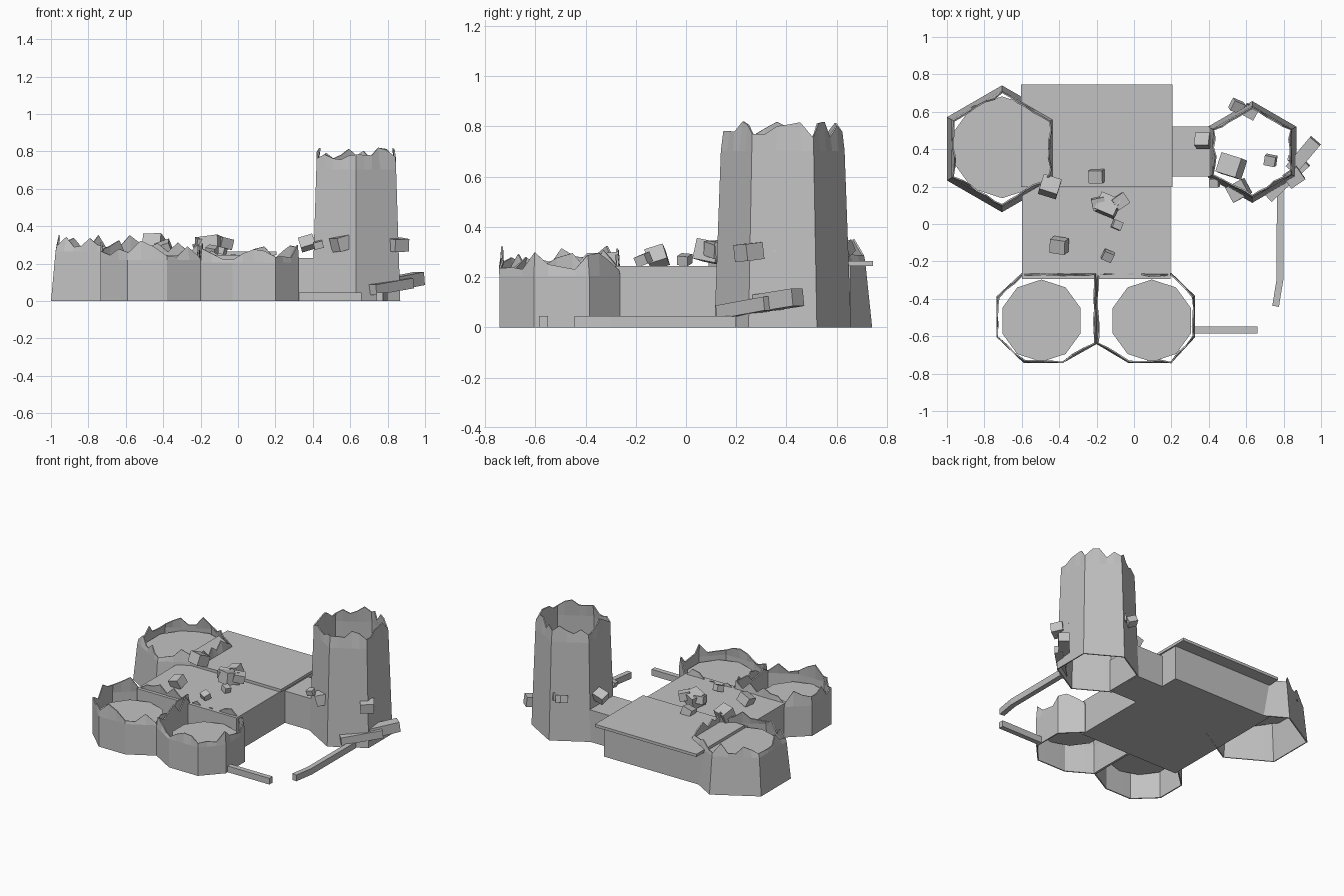
import bpy, bmesh, math, random
from mathutils import Vector

random.seed(11)
old = bpy.data.objects.get("Cube")
if old:
    bpy.data.objects.remove(old, do_unlink=True)

stone = bpy.data.materials.new("grey stone")
stone.use_nodes = True
GREY = (0.54, 0.54, 0.54, 1)
stone.diffuse_color = GREY
stone.node_tree.nodes["Principled BSDF"].inputs["Base Color"].default_value = GREY


def finish(name, bm):
    mesh = bpy.data.meshes.new(name)
    bm.to_mesh(mesh)
    bm.free()
    mesh.materials.append(stone)
    ob = bpy.data.objects.new(name, mesh)
    bpy.context.collection.objects.link(ob)
    return ob


def box(name, center, size, rot=(0, 0, 0)):
    bm = bmesh.new()
    bmesh.ops.create_cube(bm, size=1)
    bmesh.ops.scale(bm, vec=size, verts=bm.verts)
    ob = finish(name, bm)
    ob.location = center
    ob.rotation_euler = rot
    return ob


def bounds_box(name, lo, hi):
    lo, hi = Vector(lo), Vector(hi)
    return box(name, (lo + hi) / 2, hi - lo)


def ngon(center, radius, sides):
    """Polygon corners with one corner pointing to the back."""
    return [Vector((center[0] + radius * math.cos(math.pi / 2 + math.tau * i / sides),
                    center[1] + radius * math.sin(math.pi / 2 + math.tau * i / sides)))
            for i in range(sides)]


def broken_wall(name, outline, low, high, taper=1.0, step=0.06):
    """Open flat-sided tube on an outline whose top edge is broken and jagged."""
    outline = [Vector(p) for p in outline]
    mid = sum(outline, Vector((0, 0))) / len(outline)
    ring = []
    for i, a in enumerate(outline):
        b = outline[(i + 1) % len(outline)]
        n = max(2, round((b - a).length / step))
        ring += [a.lerp(b, k / n) for k in range(n)]
    bm = bmesh.new()
    rows = [[], [], []]
    for p in ring:
        rim = low + (high - low) * random.random() ** 1.3
        for row, z in zip(rows, (0, low * 0.93, rim)):
            q = mid + (p - mid) * (1 + (taper - 1) * z / high)
            if row is rows[2]:
                q += (mid - q).normalized() * random.uniform(-0.002, 0.012)
            row.append(bm.verts.new((q.x, q.y, z)))
    for lower, upper in zip(rows, rows[1:]):
        for i in range(len(ring)):
            j = (i + 1) % len(ring)
            bm.faces.new((lower[i], lower[j], upper[j], upper[i]))
    shell = finish(name, bm).modifiers.new("wall thickness", 'SOLIDIFY')
    shell.thickness = 0.008
    shell.offset = -1


def floor(name, center, radius, z):
    bm = bmesh.new()
    bm.faces.new([bm.verts.new((p.x, p.y, z)) for p in ngon(center, radius, 10)])
    finish(name, bm)


def beam(name, points, width, height):
    """Square timber laid on the ground along a path."""
    bm = bmesh.new()
    rings = []
    for i, p in enumerate(points):
        p = Vector(p)
        along = Vector(points[min(i + 1, len(points) - 1)]) - Vector(points[max(i - 1, 0)])
        side = Vector((-along.y, along.x)).normalized() * width / 2
        rings.append([bm.verts.new((q.x, q.y, z)) for q, z in
                      ((p - side, 0), (p + side, 0), (p + side, height), (p - side, height))])
    for a, b in zip(rings, rings[1:]):
        for k in range(4):
            bm.faces.new((a[k], a[(k + 1) % 4], b[(k + 1) % 4], b[k]))
    bm.faces.new(rings[0][::-1])
    bm.faces.new(rings[-1])
    bmesh.ops.recalc_face_normals(bm, faces=bm.faces)
    finish(name, bm)


def fallen_beam(name, start, end, thick):
    start, end = Vector(start), Vector(end)
    ob = box(name, (start + end) / 2, ((end - start).length, thick, thick))
    ob.rotation_euler = (end - start).to_track_quat('X', 'Z').to_euler()


# Hall, its rear roof slab and the passage to the tall tower
bounds_box("hall", (-0.6, -0.295, 0), (0.195, 0.655, 0.245))
bounds_box("rear_roof_slab", (-0.605, 0.197, 0.245), (0.205, 0.745, 0.265))
bounds_box("passage", (0.19, 0.255, 0), (0.42, 0.52, 0.23))

# Hexagonal towers
broken_wall("tall_tower", ngon((0.632, 0.385), 0.272, 6), 0.755, 0.82, 0.89)
broken_wall("wide_tower", ngon((-0.706, 0.402), 0.339, 6), 0.285, 0.355, 0.89)
floor("wide_tower_floor", (-0.705, 0.41), 0.272, 0.24)

# Twin front towers sharing a middle wall
broken_wall("front_right_tower",
            [(-0.735, -0.387), (-0.735, -0.605), (-0.59, -0.743), (-0.38, -0.743),
             (-0.2, -0.642), (-0.2, -0.262), (-0.6, -0.262)], 0.235, 0.325)
broken_wall("front_left_tower",
            [(-0.2, -0.642), (-0.03, -0.743), (0.2, -0.743), (0.327, -0.605),
             (0.327, -0.385), (0.2, -0.262), (-0.2, -0.262)], 0.22, 0.31)
for side, x in (("right", -0.495), ("left", 0.095)):
    floor("front_" + side + "_floor", (x, -0.517), 0.22, 0.175)

# Timbers on the ground
beam("bent_timber", [(0.757, -0.44), (0.78, -0.3), (0.782, 0.2)], 0.036, 0.045)
beam("short_timber", [(0.32, -0.567), (0.66, -0.567)], 0.036, 0.045)
fallen_beam("fallen_timber_lower", (0.72, 0.14, 0.06), (0.92, 0.33, 0.095), 0.055)
fallen_beam("fallen_timber_upper", (0.84, 0.29, 0.095), (0.97, 0.445, 0.12), 0.07)

# Rubble blocks: x, y, z, size, turn
rubble = [
    (0.37, 0.445, 0.31, 0.08, 0), (0.52, 0.31, 0.31, 0.12, -0.3),
    (0.73, 0.34, 0.30, 0.06, -0.2), (0.84, 0.35, 0.31, 0.03, 0),
    (0.855, 0.25, 0.30, 0.09, 0.6), (0.62, 0.60, 0.31, 0.07, -0.5),
    (0.55, 0.63, 0.31, 0.065, -0.4), (0.43, 0.22, 0.30, 0.05, 0),
    (0.56, 0.18, 0.31, 0.10, 0.5), (-0.45, 0.20, 0.31, 0.10, -0.3),
    (-0.2, 0.255, 0.28, 0.075, 0), (-0.14, 0.10, 0.30, 0.11, -0.4),
    (-0.19, 0.11, 0.31, 0.07, 0.2), (-0.075, 0.12, 0.31, 0.075, 0.6),
    (-0.09, -0.005, 0.27, 0.05, -0.4), (-0.4, -0.115, 0.28, 0.085, -0.15),
    (-0.14, -0.17, 0.27, 0.055, -0.4)]
for i, (x, y, z, size, turn) in enumerate(rubble):
    box(f"rubble_{i + 1}", (x, y, z), (size, size * 0.9, size * 0.75),
        (random.uniform(-0.4, 0.4), random.uniform(-0.4, 0.4), turn))
